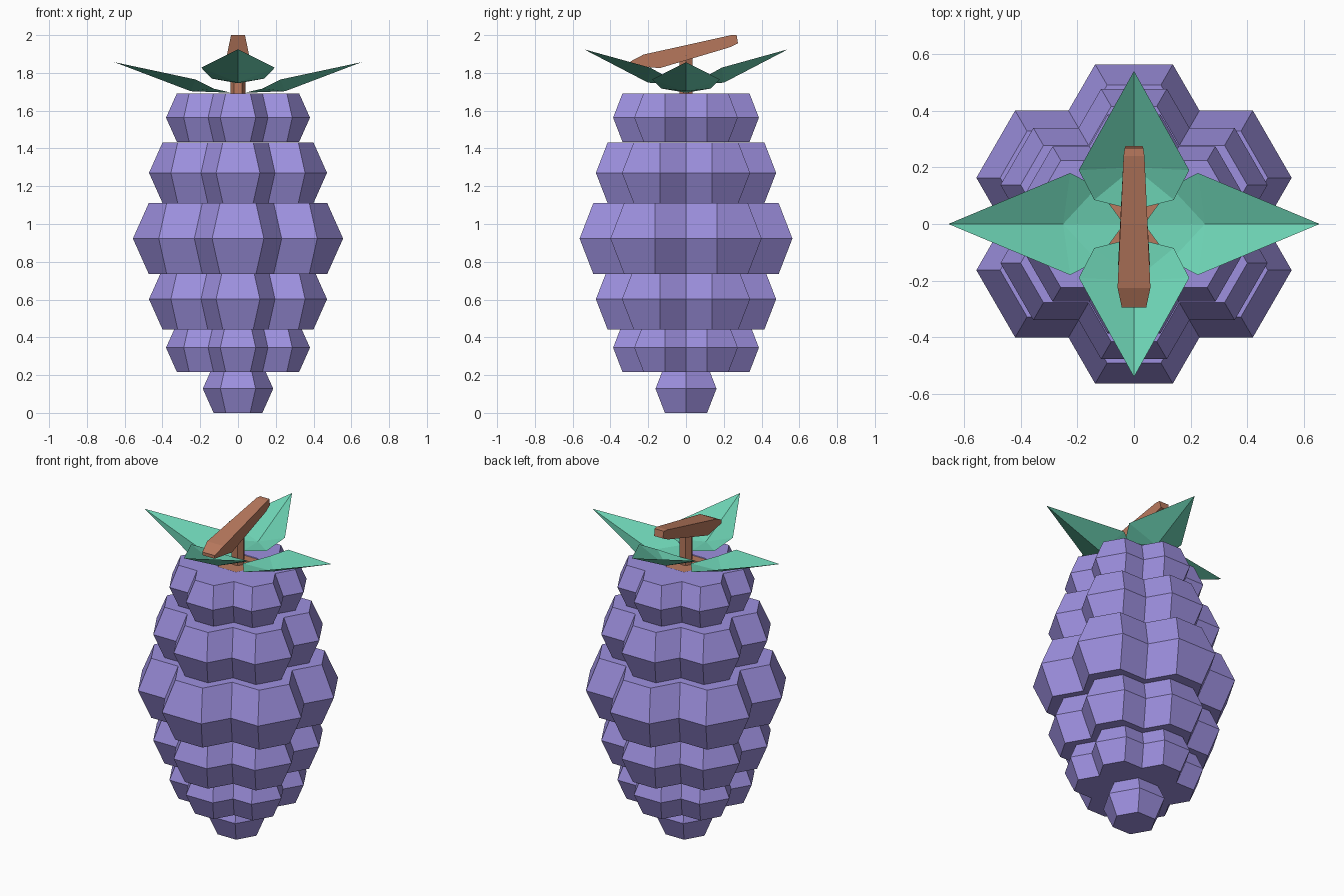
import bpy, bmesh
from math import sin, cos, pi, radians
from mathutils import Matrix

if "Cube" in bpy.data.objects:
    bpy.data.objects.remove(bpy.data.objects["Cube"])


def material(name, rgb):
    m = bpy.data.materials.new(name)
    m.diffuse_color = (*rgb, 1)
    m.use_nodes = True
    m.node_tree.nodes["Principled BSDF"].inputs["Base Color"].default_value = m.diffuse_color
    return m


PURPLE = material("berry_purple", (0.34, 0.28, 0.74))
GREEN = material("leaf_green", (0.15, 0.64, 0.45))
BROWN = material("stem_brown", (0.48, 0.19, 0.11))


def finish(name, bm, mat, fix_normals=True):
    if fix_normals:
        bmesh.ops.recalc_face_normals(bm, faces=bm.faces)
    me = bpy.data.meshes.new(name)
    bm.to_mesh(me)
    bm.free()
    me.materials.append(mat)
    ob = bpy.data.objects.new(name, me)
    bpy.context.collection.objects.link(ob)
    return ob


def add_hex_stack(bm, cx, cy, levels):
    """Closed six-sided solid from (z, radius) levels."""
    rings = [[bm.verts.new((cx + r * cos(i * pi / 3), cy + r * sin(i * pi / 3), z))
              for i in range(6)] for z, r in levels]
    for a, b in zip(rings, rings[1:]):
        for i in range(6):
            j = (i + 1) % 6
            bm.faces.new((a[i], a[j], b[j], b[i]))
    bm.faces.new(rings[0][::-1])
    bm.faces.new(rings[-1])


def add_berry(bm, cx, cy, z, s):
    add_hex_stack(bm, cx, cy, [(z - 0.188 * s, 0.19 * s), (z, 0.274 * s), (z + 0.188 * s, 0.19 * s)])


# single berry at the bottom tip
bm = bmesh.new()
add_berry(bm, 0, 0, 0.128, 0.68)
finish("tip_berry", bm, PURPLE)

# tiers of six berries, same berry scaled per tier
tiers = [(0.345, 0.685), (0.602, 0.847), (0.923, 1.0), (1.271, 0.847), (1.563, 0.685)]
for n, (z, s) in enumerate(tiers, 1):
    bm = bmesh.new()
    for k in range(6):
        a = radians(30 + 60 * k)
        add_berry(bm, 0.326 * s * cos(a), 0.326 * s * sin(a), z, s)
    finish(f"berry_tier_{n}", bm, PURPLE)


# leaves: folded kite given by its midrib and one side
def leaf(name, rib, side, angle):
    bm = bmesh.new()
    base, mid, tip = [bm.verts.new(p) for p in rib]
    for sg in (1, -1):
        inner, wide = [bm.verts.new((x, sg * y, z)) for x, y, z in side]
        for f in ((base, mid, inner), (mid, wide, inner), (mid, tip, wide)):
            bm.faces.new(f if sg < 0 else f[::-1])
    bm.transform(Matrix.Rotation(radians(angle), 4, 'Z'))
    bmesh.ops.recalc_face_normals(bm, faces=bm.faces)
    if sum(f.normal.z for f in bm.faces) < 0:
        bmesh.ops.reverse_faces(bm, faces=bm.faces)
    finish(name, bm, GREEN, False)


low_rib = [(0.035, 0, 1.695), (0.25, 0, 1.703), (0.655, 0, 1.857)]
low_side = [(0.13, 0.13, 1.717), (0.225, 0.18, 1.765)]
high_rib = [(0.05, 0, 1.745), (0.2, 0, 1.748), (0.54, 0, 1.925)]
high_side = [(0.085, 0.14, 1.77), (0.19, 0.195, 1.828)]
leaf("leaf_right", low_rib, low_side, 0)
leaf("leaf_left", low_rib, low_side, 180)
leaf("leaf_back", high_rib, high_side, 90)
leaf("leaf_front", high_rib, high_side, -90)

# upright stem with its wide base set in the top ring
bm = bmesh.new()
add_hex_stack(bm, 0, 0, [(1.5, 0.125), (1.688, 0.125), (1.69, 0.04), (1.9, 0.04)])
finish("stem", bm, BROWN)

# slanted crossbar: side profile (y, z, half width)
profile = [(-0.295, 1.86, 0.043), (-0.225, 1.897, 0.058), (0.24, 2.0, 0.037), (0.268, 2.0, 0.033),
           (0.275, 1.957, 0.03), (0.23, 1.935, 0.035), (-0.14, 1.825, 0.056), (-0.295, 1.84, 0.043)]
bm = bmesh.new()
left = [bm.verts.new((-w, y, z)) for y, z, w in profile]
right = [bm.verts.new((w, y, z)) for y, z, w in profile]
for i in range(len(profile)):
    j = (i + 1) % len(profile)
    bm.faces.new((left[i], left[j], right[j], right[i]))
bm.faces.new(left[::-1])
bm.faces.new(right)
finish("stem_crossbar", bm, BROWN)
